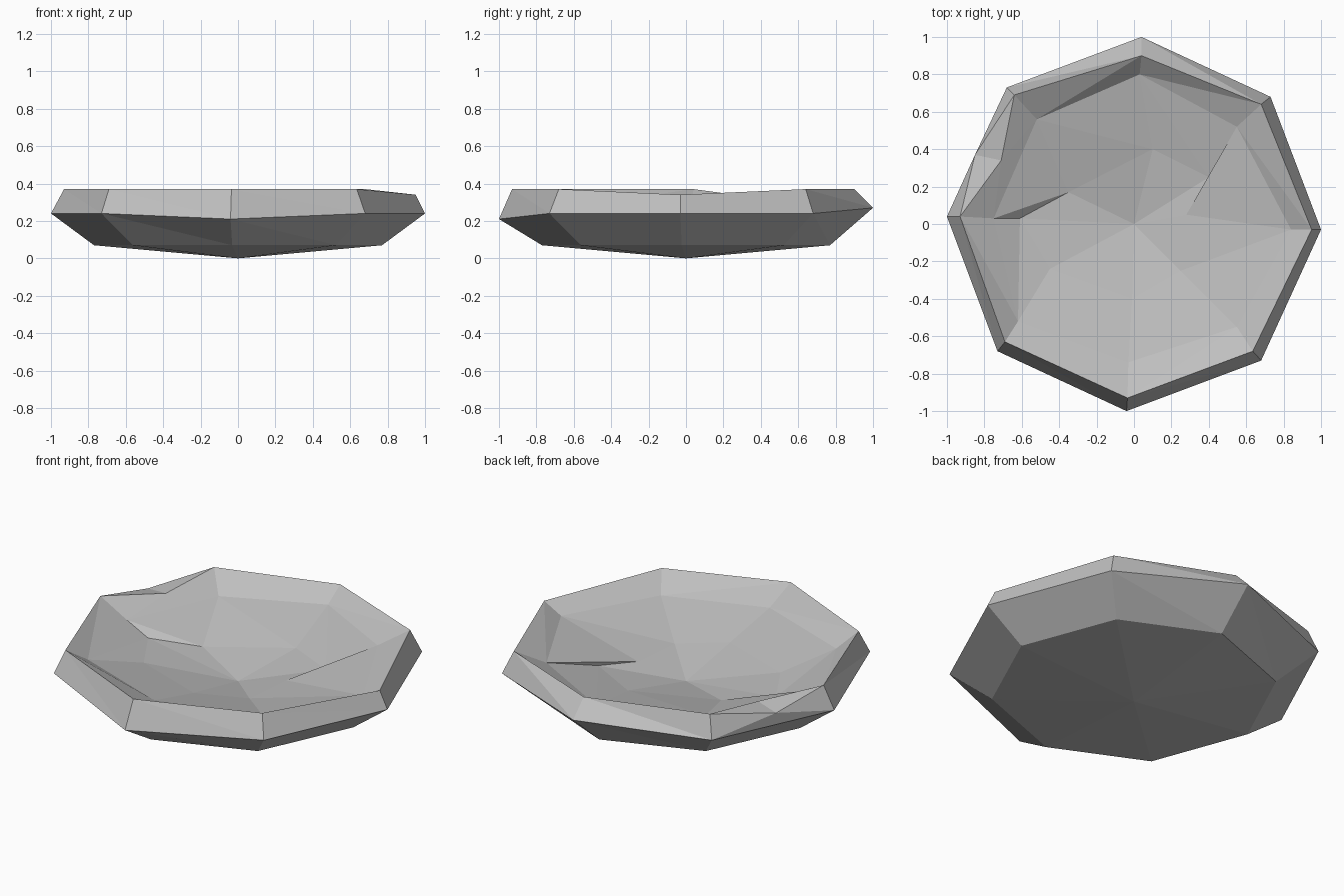
import bpy
import bmesh

# Remove the default cube only
default_cube = bpy.data.objects.get("Cube")
if default_cube:
    bpy.data.objects.remove(default_cube, do_unlink=True)

# One plain stone colour
stone = bpy.data.materials.new("grey stone")
stone.use_nodes = True
colour = (0.52, 0.52, 0.52, 1)
stone.diffuse_color = colour
shader = next(n for n in stone.node_tree.nodes if n.type == "BSDF_PRINCIPLED")
shader.inputs["Base Color"].default_value = colour
shader.inputs["Roughness"].default_value = 0.9

# Eight-sided loops, clockwise from the back corner
girth_loop = [(.04, 1, .27), (.73, .68, .24), (1, -.03, .24), (.68, -.73, .24),
              (-.04, -1, .21), (-.73, -.68, .24), (-1, .04, .24), (-.68, .73, .24)]
rim_loop = [(.04, .9, .37), (.68, .64, .37), (.95, -.03, .34), (.635, -.68, .37),
            (-.035, -.93, .37), (-.69, -.63, .37), (-.93, .04, .37), (-.64, .69, .37)]
wall_loop = [(.03, .8, .285), (.55, .52, .29), (.84, -.03, .28), (.55, -.55, .28),
             (-.03, -.74, .29), (-.62, -.52, .29), (-.75, .03, .28), (-.52, .56, .28)]
hollow_loop = [(.1, .4, .2), (.4, .25, .21), (.28, .05, .19), (.25, -.25, .19),
               (-.01, -.4, .21), (-.45, -.24, .21), (-.61, .03, .21), (-.35, .17, .175)]
base_loop = [(x * .77, y * .77, .07) for x, y, z in girth_loop]

SIDES = len(girth_loop)
CHIPPED = 6  # the side with the broken rim

bm = bmesh.new()


def add_loop(points):
    return [bm.verts.new(p) for p in points]


def fan(tip, loop):
    """Close a loop with triangles meeting at one point."""
    centre = bm.verts.new(tip)
    for i in range(SIDES):
        bm.faces.new((loop[i], loop[(i + 1) % SIDES], centre))


def band(lower, upper, skip=None):
    """Join two loops with triangles, leaving one side open if asked."""
    for i in range(SIDES):
        if i == skip:
            continue
        j = (i + 1) % SIDES
        bm.faces.new((lower[i], lower[j], upper[j]))
        bm.faces.new((lower[i], upper[j], upper[i]))


base, girth, rim, wall, hollow = map(
    add_loop, (base_loop, girth_loop, rim_loop, wall_loop, hollow_loop))

# Underside: shallow point and sloping flank
fan((0, 0, 0), base)
band(base, girth)

# Rim bevel and inner wall, open at the chipped side
band(girth, rim, skip=CHIPPED)
band(wall, rim, skip=CHIPPED)

# Uneven floor of the hollow
for i in range(SIDES):
    j = (i + 1) % SIDES
    bm.faces.new((wall[i], wall[j], hollow[j]))
    bm.faces.new((wall[i], hollow[j], hollow[i]))
fan((0, 0, .13), hollow)

# Chip: a low outer corner and a low inner corner break the rim
a, b = CHIPPED, CHIPPED + 1
outer_chip, inner_chip = add_loop([(-.85, .37, .31), (-.71, .34, .33)])
for corners in ((girth[a], girth[b], outer_chip),
                (girth[b], rim[b], outer_chip),
                (girth[a], outer_chip, rim[a]),
                (rim[a], outer_chip, inner_chip),
                (outer_chip, rim[b], inner_chip),
                (rim[a], inner_chip, wall[a]),
                (inner_chip, wall[b], wall[a]),
                (inner_chip, rim[b], wall[b])):
    bm.faces.new(corners)

# Finish as one flat-shaded closed stone
bmesh.ops.recalc_face_normals(bm, faces=bm.faces[:])
mesh = bpy.data.meshes.new("stone_dish")
bm.to_mesh(mesh)
bm.free()
mesh.materials.append(stone)
dish = bpy.data.objects.new("stone_dish", mesh)
bpy.context.collection.objects.link(dish)
